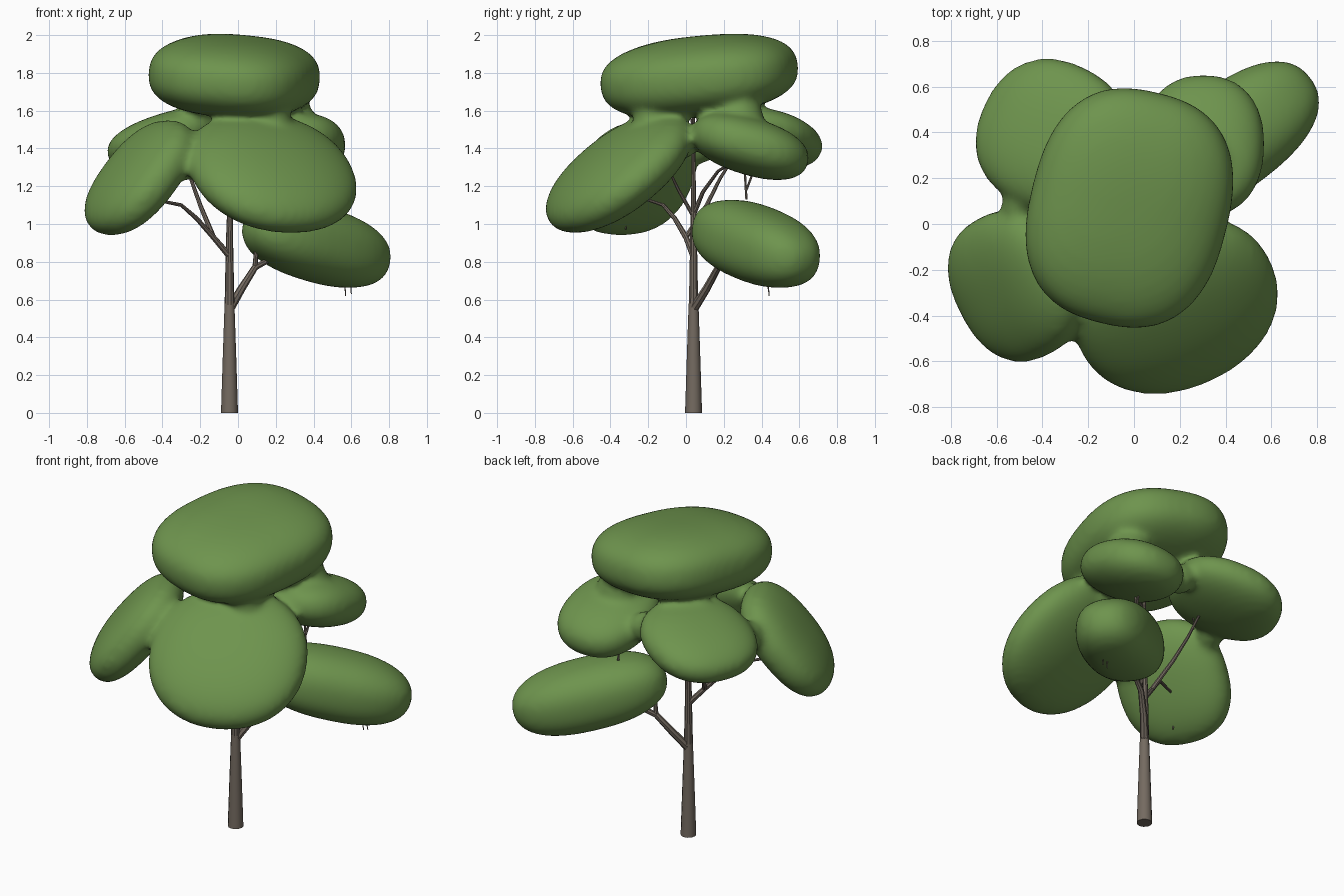
import bpy, bmesh
from mathutils import Vector, Matrix

cube = bpy.data.objects.get("Cube")
if cube:
    bpy.data.objects.remove(cube, do_unlink=True)


def material(name, rgb):
    m = bpy.data.materials.new(name)
    m.use_nodes = True
    m.diffuse_color = (*rgb, 1)
    m.node_tree.nodes["Principled BSDF"].inputs["Base Color"].default_value = (*rgb, 1)
    return m


leaf_green = material("leaf green", (0.155, 0.295, 0.075))
bark_brown = material("bark brown", (0.175, 0.145, 0.118))


def add_blob(bm, center, normal, heading, size, power):
    """Rounded cushion: size runs along the heading, across it and along the normal."""
    n = Vector(normal).normalized()
    h = Vector((*heading, 0))
    u = (h - n * h.dot(n)).normalized()
    v = n.cross(u)
    axes = Matrix((u, v, n)).transposed()
    made = bmesh.ops.create_icosphere(bm, subdivisions=4, radius=1)
    for vert in made["verts"]:
        p = vert.co
        k = sum(abs(c) ** power for c in p) ** (-1 / power)
        local = Vector([c * k * s for c, s in zip(p, size)])
        vert.co = Vector(center) + axes @ local


# Leaf cushions: center, normal, heading, size, squareness
cushions = [
    ((-0.02, 0.07, 1.783), (0.07, -0.11, 1), (1, -0.25), (0.435, 0.52, 0.208), 2.55),
    ((0.18, -0.355, 1.27), (0.33, -0.75, 1), (0.33, -0.75), (0.445, 0.46, 0.175), 2.15),
    ((-0.52, -0.27, 1.245), (-1.1, -0.55, 1), (-1.1, -0.55), (0.365, 0.335, 0.145), 2.4),
    ((0.415, 0.37, 0.895), (0.20, 0.15, 1), (0.80, 0.60), (0.455, 0.23, 0.20), 2.4),
    ((-0.36, 0.385, 1.45), (-0.28, 0.13, 1), (-0.28, 0.13), (0.335, 0.33, 0.135), 2.3),
    ((0.30, 0.34, 1.41), (-0.06, 0.30, 1), (0, 1), (0.32, 0.27, 0.15), 2.3),
]
# Soft necks where neighbouring cushions have grown together
necks = [
    ((0.18, -0.18, 1.55), 0.10),
    ((0.27, 0.28, 1.56), 0.13),
    ((-0.25, -0.36, 1.31), 0.08),
    ((-0.50, 0.08, 1.40), 0.08),
    ((0.0, 0.40, 1.44), 0.09),
    ((0.22, 0.0, 1.41), 0.06),
]
bm = bmesh.new()
for c in cushions:
    add_blob(bm, *c)
for pos, r in necks:
    add_blob(bm, pos, (0, 0, 1), (1, 0), (r, r, r), 2)
mesh = bpy.data.meshes.new("foliage")
bm.to_mesh(mesh)
bm.free()
mesh.materials.append(leaf_green)
foliage = bpy.data.objects.new("foliage", mesh)
bpy.context.collection.objects.link(foliage)
remesh = foliage.modifiers.new("merge", "REMESH")
remesh.mode = "VOXEL"
remesh.voxel_size = 0.02
remesh.use_smooth_shade = True
smooth = foliage.modifiers.new("soften", "SMOOTH")
smooth.factor = 0.5
smooth.iterations = 12


def limb(name, points, r0, r1, sides=2):
    """Tapered round limb along a path."""
    curve = bpy.data.curves.new(name, "CURVE")
    curve.dimensions = "3D"
    curve.bevel_depth = 1
    curve.bevel_resolution = sides
    curve.use_fill_caps = True
    spline = curve.splines.new("POLY")
    spline.points.add(len(points) - 1)
    for i, (sp, p) in enumerate(zip(spline.points, points)):
        sp.co = (*p, 1)
        sp.radius = r0 + (r1 - r0) * i / (len(points) - 1)
    spline.use_smooth = True
    curve.materials.append(bark_brown)
    ob = bpy.data.objects.new(name, curve)
    bpy.context.collection.objects.link(ob)
    bpy.ops.object.select_all(action="DESELECT")
    ob.select_set(True)
    bpy.context.view_layer.objects.active = ob
    bpy.ops.object.convert(target="MESH")
    bpy.ops.object.shade_smooth_by_angle()


# Trunk in two tapers
tx, ty = -0.045, 0.04
limb("trunk", [(tx, ty, 0), (tx, ty, 0.3), (tx, ty, 0.58)], 0.045, 0.026, 4)
limb("upper_trunk", [(tx, ty, 0.57), (tx, ty, 0.9), (tx + 0.005, ty, 1.2),
                     (tx, ty, 1.65)], 0.026, 0.006, 3)

# Main branches
limb("low_branch", [(tx, ty, 0.55), (0.02, 0.11, 0.66), (0.09, 0.17, 0.77),
                    (0.2, 0.23, 0.83), (0.4, 0.36, 0.9)], 0.025, 0.01)
limb("low_branch_fork", [(0.09, 0.17, 0.77), (0.095, 0.17, 0.85), (0.1, 0.16, 0.95)], 0.014, 0.008)
limb("front_left_branch", [(tx, ty, 0.83), (-0.13, 0, 0.93), (-0.22, -0.06, 1.03),
                           (-0.3, -0.12, 1.1), (-0.5, -0.24, 1.14)], 0.018, 0.007)
limb("back_left_branch", [(-0.13, 0, 0.93), (-0.2, 0.11, 1.1), (-0.25, 0.18, 1.24),
                          (-0.28, 0.28, 1.4)], 0.014, 0.007)
limb("front_right_branch", [(tx, ty, 1.04), (-0.01, -0.04, 1.18), (0.08, -0.12, 1.35)], 0.012, 0.006)
limb("back_right_branch", [(tx, ty, 1.05), (0.0, 0.09, 1.17), (0.08, 0.17, 1.28),
                           (0.22, 0.3, 1.36)], 0.013, 0.006)

# Small twigs poking out of the leaves
twigs = [
    ((0.25, 0.32, 1.13), (0.25, 0.31, 1.3), 0.007),
    ((0.26, 0.35, 1.26), (0.25, 0.32, 1.18), 0.006),
    ((0.57, 0.44, 0.62), (0.56, 0.43, 0.75), 0.003),
    ((0.6, 0.44, 0.63), (0.59, 0.42, 0.75), 0.003),
    ((-0.28, 0.2, 1.3), (-0.28, 0.18, 1.6), 0.004),
    ((tx, ty, 1.4), (-0.08, 0.02, 1.64), 0.004),
    ((tx, ty, 1.4), (-0.02, 0.07, 1.64), 0.004),
    ((-0.56, -0.32, 0.97), (-0.56, -0.3, 1.1), 0.004),
]
for i, (a, b, r) in enumerate(twigs):
    limb(f"twig_{i + 1}", [a, b], r, r, 1)
